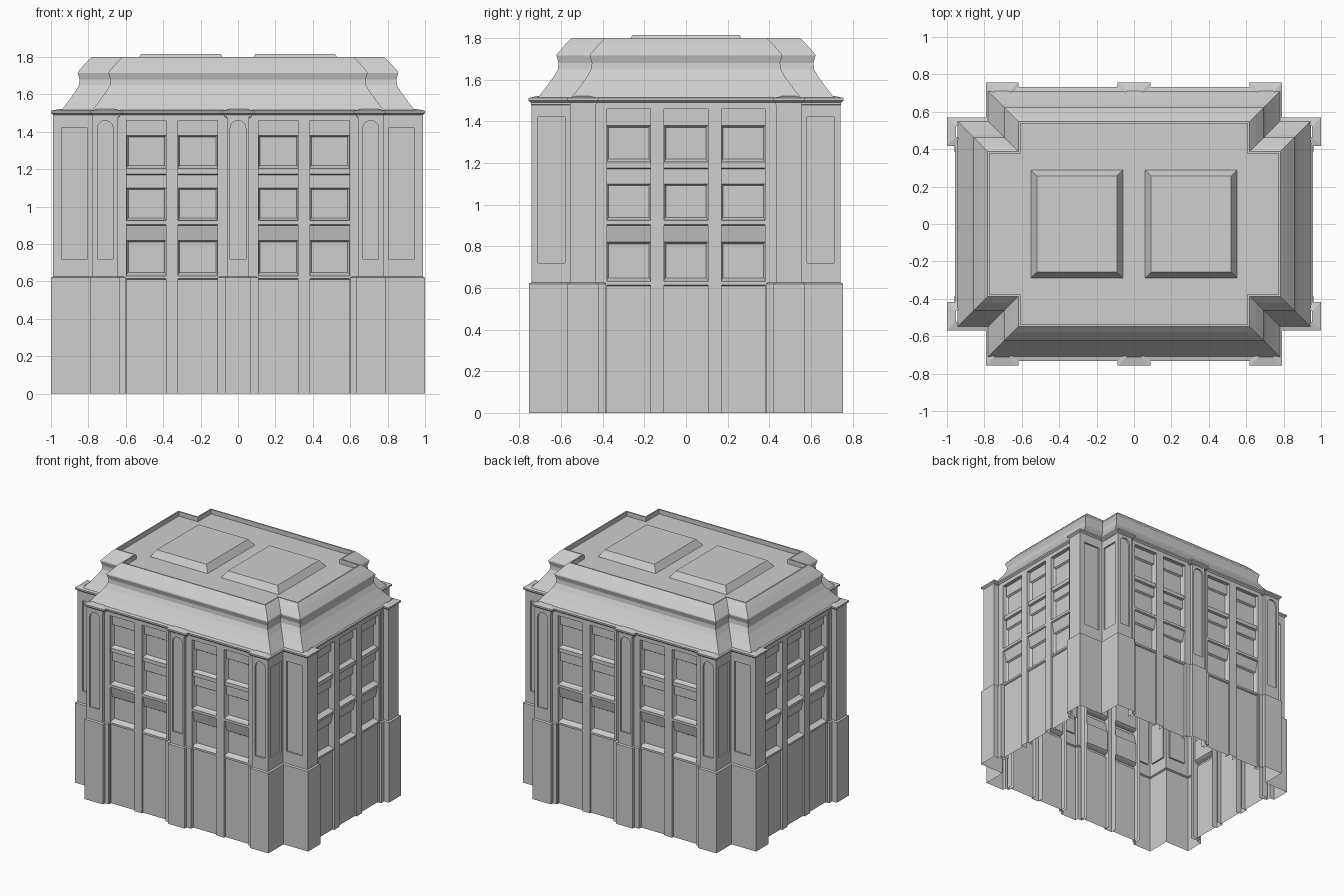
import bpy, bmesh, math
from mathutils import Vector

cube = bpy.data.objects.get("Cube")
if cube:
    bpy.data.objects.remove(cube)

stone = bpy.data.materials.new("pale_grey_stone")
stone.use_nodes = True
stone.diffuse_color = (0.62, 0.62, 0.62, 1)
stone.node_tree.nodes["Principled BSDF"].inputs["Base Color"].default_value = (0.62, 0.62, 0.62, 1)

FRONT, SIDE = -0.72, 0.945      # main wall planes
EAVES, DECK = 1.48, 1.765       # wall top and roof deck heights


def finish(name, bm, mirror):
    """Turn a bmesh into an object, mirrored about the world axes named."""
    mesh = bpy.data.meshes.new(name)
    bm.to_mesh(mesh)
    bm.free()
    mesh.materials.append(stone)
    obj = bpy.data.objects.new(name, mesh)
    bpy.context.collection.objects.link(obj)
    if mirror:
        mod = obj.modifiers.new("Mirror", 'MIRROR')
        mod.use_axis = ["X" in mirror, "Y" in mirror, False]
    return obj


def loft(name, path, profile, closed=False, skip=(), cap=False, mirror="XY"):
    """Sweep (inset, height) steps up a right-angled plan path."""
    n = len(path)
    pts = [Vector(p) for p in path]
    normals = []
    for i in range(n if closed else n - 1):
        d = (pts[(i + 1) % n] - pts[i]).normalized()
        normals.append(Vector((d.y, -d.x)))
    bm = bmesh.new()
    rows = []
    for inset, z in profile:
        row = []
        for i, p in enumerate(pts):
            near = [normals[i - 1]] if i > 0 or closed else []
            if i < len(normals):
                near.append(normals[i])
            q = p - inset * sum(near, Vector((0, 0)))
            row.append(bm.verts.new((q.x, q.y, z)))
        rows.append(row)
    for k, (a, b) in enumerate(zip(rows, rows[1:])):
        for i in range(len(normals)):
            if k == len(rows) - 2 and i in skip:
                continue
            j = (i + 1) % n
            bm.faces.new((a[i], a[j], b[j], b[i]))
    if cap:
        bm.faces.new(rows[-1])
    return finish(name, bm, mirror)


def front_plane(y):
    return lambda u, d, z: (u, y + d, z)


def side_plane(x):
    return lambda u, d, z: (x - d, u, z)


def panelled_face(name, plane, u0, u1, z0, panel, arch=False, mirror="XY"):
    """Flat pier face with a sunk rectangular or round-headed panel."""
    a, b, bottom, top = panel
    outline = [(a, bottom), (b, bottom)]
    if arch:
        r, mid = (b - a) / 2, (a + b) / 2
        for i in range(11):
            t = math.pi * i / 10
            outline.append((mid + r * math.cos(t), top - r + r * math.sin(t)))
    else:
        outline += [(b, top), (a, top)]
    bm = bmesh.new()

    def ring(points, depth):
        return [bm.verts.new(plane(u, depth, z)) for u, z in points]
    border = ring([(u0, z0), (u1, z0), (u1, EAVES), (u0, EAVES)], 0)
    rim, back = ring(outline, 0), ring(outline, 0.012)
    edges = []
    for loop in (border, rim):
        edges += [bm.edges.new((v, loop[(i + 1) % len(loop)])) for i, v in enumerate(loop)]
    out = Vector(plane(0, -1, 0)) - Vector(plane(0, 0, 0))
    bmesh.ops.triangle_fill(bm, use_beauty=True, edges=edges, normal=out)
    bm.normal_update()
    for f in bm.faces:
        if f.normal.dot(out) < 0:
            f.normal_flip()
    for i in range(len(rim)):
        j = (i + 1) % len(rim)
        bm.faces.new((rim[i], rim[j], back[j], back[i]))
    bm.faces.new(back)
    return finish(name, bm, mirror)


# Vertical section of a window column: (depth, height)
SECTION = [(.015, 0), (.015, .61), (.005, .615), (.005, .63), (.03, .64),
           (.03, .82), (.012, .9), (0, .905), (0, .925), (.03, .93),
           (.03, 1.1), (.03, 1.17), (.012, 1.175), (.012, 1.205), (.03, 1.21),
           (.03, 1.38), (.03, 1.46), (0, 1.46), (0, EAVES)]


def window_column(name, plane, u0, u1, mirror):
    bm = bmesh.new()
    rows = [[bm.verts.new(plane(u, d, z)) for u in (u0, u1)] for d, z in SECTION]
    windows = []
    for k, (a, b) in enumerate(zip(rows, rows[1:])):
        f = bm.faces.new((a[0], a[1], b[1], b[0]))
        if SECTION[k][1] > 0.62 and SECTION[k + 1][1] - SECTION[k][1] > 0.15:
            windows.append(f)
    bm.normal_update()
    bmesh.ops.inset_individual(bm, faces=windows, thickness=0.012, depth=-0.014)
    return finish(name, bm, mirror)


def mullion(name, plane, u0, u1, mirror="XY"):
    path = [plane(u, d, 0)[:2] for u, d in ((u0, .05), (u0, 0), (u1, 0), (u1, .05))]
    return loft(name, path, [(0, 0), (0, EAVES)], mirror=mirror)


# Window bays on the long and short walls
front, side = front_plane(FRONT), side_plane(SIDE)
window_column("front_inner_windows", front, .11, .32, "XY")
window_column("front_outer_windows", front, .385, .595, "XY")
window_column("side_middle_windows", side, -.105, .105, "X")
window_column("side_outer_windows", side, -.38, -.17, "XY")
for label, plane, u0, u1 in (("front_inner_jamb", front, .09, .11),
                             ("front_mullion", front, .32, .385),
                             ("front_outer_jamb", front, .595, .62),
                             ("side_mullion", side, -.17, -.105),
                             ("side_outer_jamb", side, -.41, -.38)):
    mullion(label, plane, u0, u1)

# Notched corner piers, thicker below than above
STEP, BASE = 0.012, 0.62
pier_steps = [(0, 0), (0, BASE), (STEP, BASE + .006), (STEP, EAVES)]
corner = [(.6, -.69), (.6, -.73), (.63, -.73), (.63, -.755), (.79, -.755),
          (.79, -.57), (1, -.57), (1, -.42), (.96, -.42), (.96, -.385), (.93, -.385)]
loft("corner_pier", corner, pier_steps, skip=(3, 4, 5))
z0 = BASE + .006
panelled_face("corner_arched_face", front_plane(-.755 + STEP), .63 + STEP, .79 - STEP, z0,
              (.668, .752, .72, 1.46), arch=True)
panelled_face("corner_notch_face", side_plane(.79 - STEP), -.755 + STEP, -.57 + STEP, z0,
              (-.71, -.58, .72, 1.42))
panelled_face("corner_return_face", front_plane(-.57 + STEP), .79 - STEP, 1 - STEP, z0,
              (.805, .945, .72, 1.42))

# Middle piers on the long walls
middle = [(-.11, -.69), (-.11, -.73), (-.07, -.73), (-.07, -.755),
          (.07, -.755), (.07, -.73), (.11, -.73), (.11, -.69)]
loft("middle_pier", middle, pier_steps, skip=(3,), mirror="Y")
panelled_face("middle_arched_face", front_plane(-.755 + STEP), -.07 + STEP, .07 - STEP, z0,
              (-.042, .042, .72, 1.46), arch=True, mirror="Y")


def all_round(quarter):
    """Complete a front-right quarter path into a closed anticlockwise plan."""
    right = quarter + [(x, -y) for x, y in reversed(quarter)]
    return right + [(-x, y) for x, y in reversed(right)]


# Cornice breaking forward over every pier
cornice = all_round([(.075, -.745), (.075, FRONT), (.63, FRONT), (.63, -.745), (.78, -.745),
                     (.78, -.558), (.988, -.558), (.988, -.43), (SIDE, -.43)])
loft("cornice", cornice, [(.02, 1.475), (0, 1.48), (0, 1.49), (-.012, 1.5),
                          (-.012, 1.512), (.035, 1.522)], closed=True, mirror="")

# Flared roof with a sunk deck behind a thin rim
eaves = all_round([(.78, -.71), (.78, -.55), (.945, -.55)])
loft("roof", eaves, [(0, 1.515), (.035, 1.56), (.075, 1.615), (.095, 1.65), (.098, 1.68),
                     (.088, 1.715), (.09, 1.722), (.13, 1.768), (.162, 1.8), (.172, 1.8),
                     (.172, DECK)], closed=True, cap=True, mirror="")

# Raised skylights
loft("skylight", [(.058, -.29), (.552, -.29), (.552, .29), (.058, .29)],
     [(0, DECK), (.034, 1.815)], closed=True, cap=True, mirror="X")
